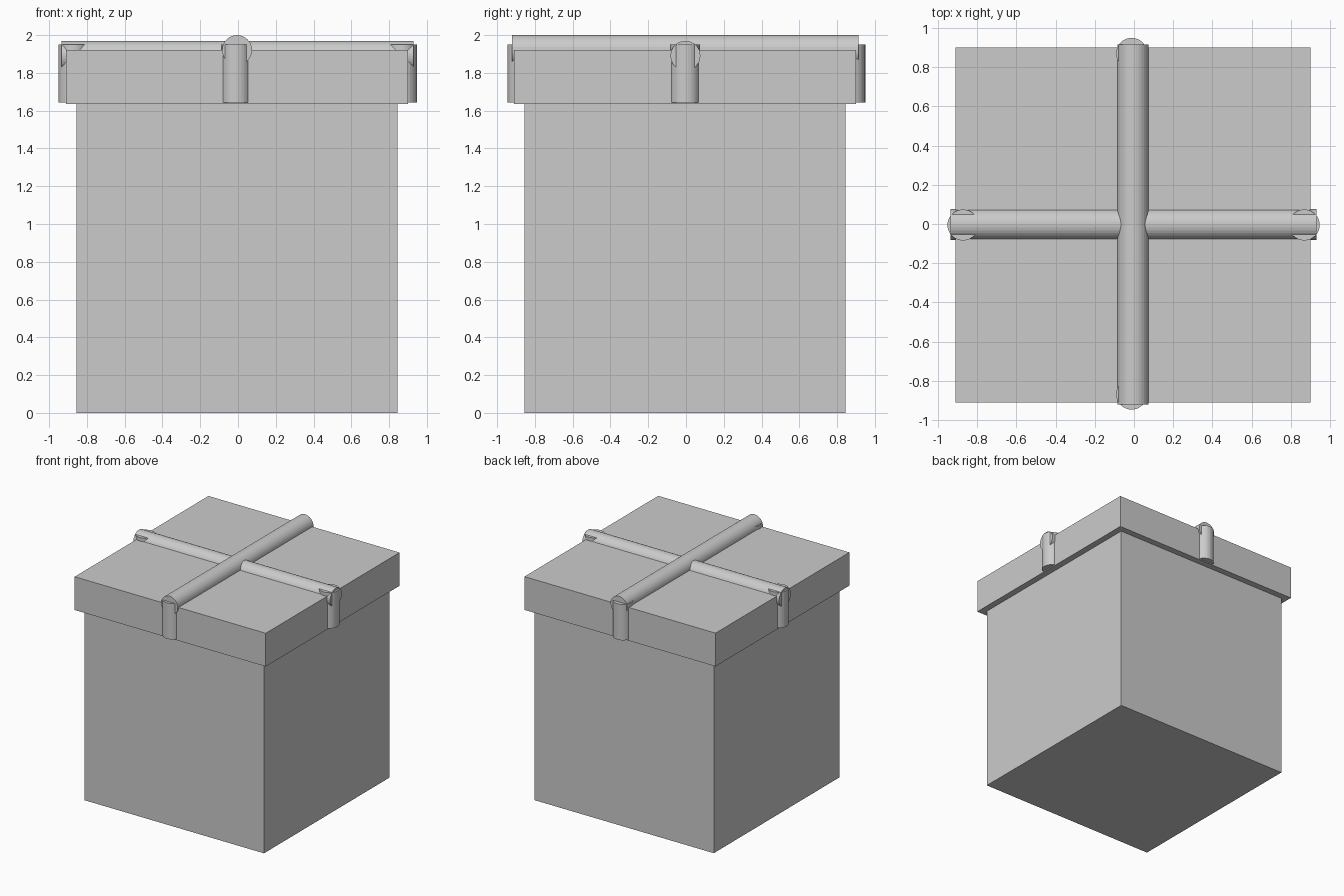
import bpy
from math import pi

if "Cube" in bpy.data.objects:
    bpy.data.objects.remove(bpy.data.objects["Cube"], do_unlink=True)

# Single flat grey for the whole gift box
GREY = (0.6, 0.6, 0.6, 1.0)
grey = bpy.data.materials.new("plain_grey")
grey.use_nodes = True
grey.diffuse_color = GREY
grey.node_tree.nodes["Principled BSDF"].inputs["Base Color"].default_value = GREY

CENTRE = -0.005


def finish(name):
    obj = bpy.context.object
    obj.name = name
    obj.data.materials.append(grey)
    bpy.ops.object.transform_apply(location=False, rotation=True, scale=True)
    return obj


def box(name, width, bottom, top):
    bpy.ops.mesh.primitive_cube_add(size=1, location=(CENTRE, CENTRE, (bottom + top) / 2))
    bpy.context.object.scale = (width, width, top - bottom)
    finish(name)


def rod(name, location, length, rotation=(0, 0, 0), radius=0.079):
    bpy.ops.mesh.primitive_cylinder_add(vertices=32, radius=radius, depth=length,
                                        location=location, rotation=rotation)
    finish(name)


# Box and overhanging lid
box("box_body", 1.70, 0, 1.64)
box("box_lid", 1.81, 1.635, 1.92)

# Crossed ribbon rods over the lid, one slightly higher
rod("ribbon_front_to_back", (CENTRE, -0.003, 1.921), 1.835, (pi / 2, 0, 0))
rod("ribbon_side_to_side", (-0.003, -0.003, 1.891), 1.865, (0, pi / 2, 0))

# Short upright ribbon ends, half sunk into the lid sides
END_Z, END_LENGTH = 1.797, 0.307
for name, x, y in (("front", -0.012, -0.867), ("back", -0.012, 0.870),
                   ("left", 0.868, CENTRE), ("right", -0.872, CENTRE)):
    rod("ribbon_end_" + name, (x, y, END_Z), END_LENGTH)
